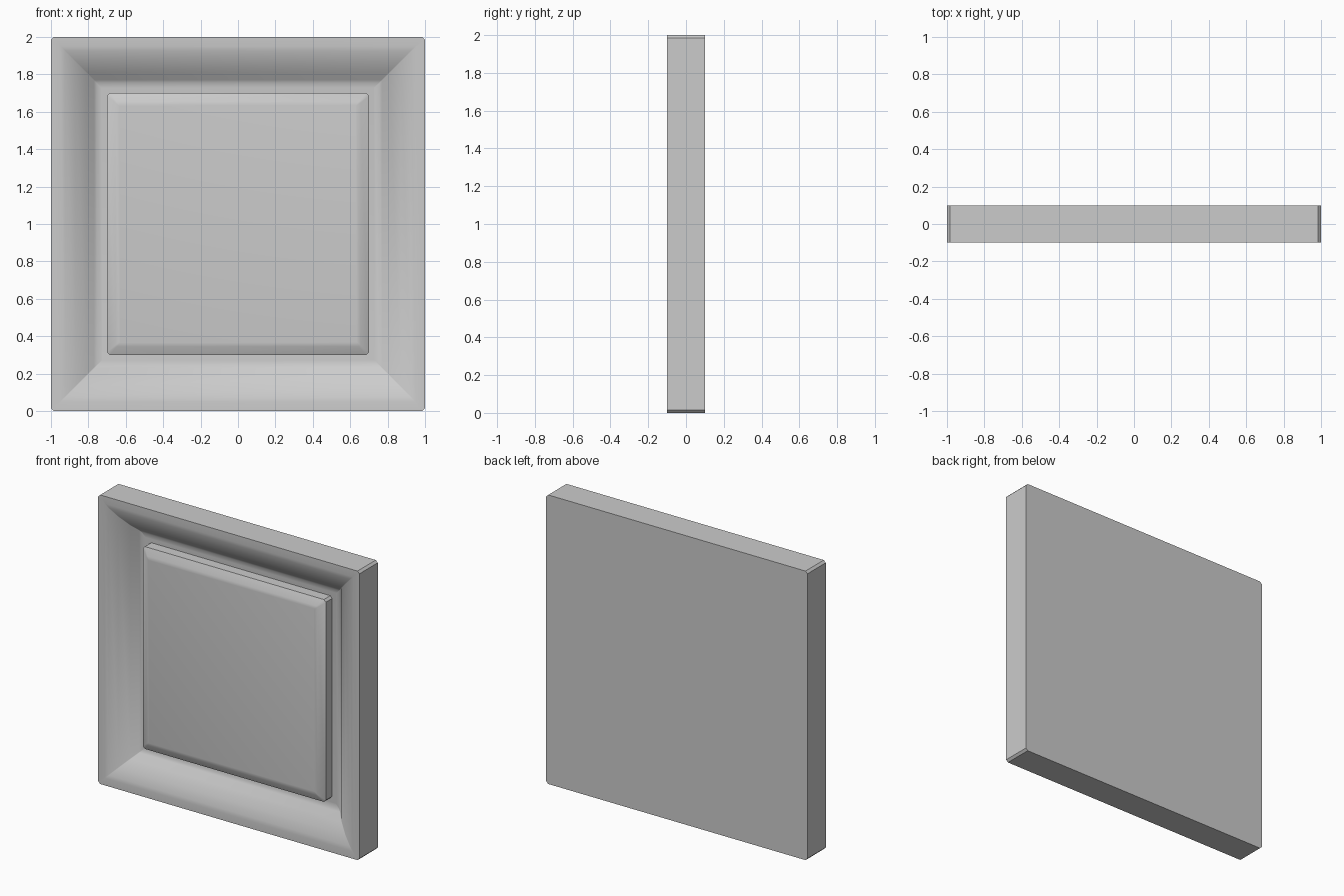
import bpy, bmesh, math

if "Cube" in bpy.data.objects:
    bpy.data.objects.remove(bpy.data.objects["Cube"])

CZ = 1.0  # centre height of the square panel


def ring(bm, half, y, c):
    """Square loop with clipped corners, lying in the xz plane."""
    a = half - c
    pts = [(half, a), (a, half), (-a, half), (-half, a),
           (-half, -a), (-a, -half), (a, -half), (half, -a)]
    return [bm.verts.new((x, y, CZ + z)) for x, z in pts]


def loft(name, profile, angle):
    """Skin square loops (half size, y, corner clip), capped at both ends."""
    bm = bmesh.new()
    rings = [ring(bm, *p) for p in profile]
    for r, s in zip(rings, rings[1:]):
        for i in range(8):
            j = (i + 1) % 8
            bm.faces.new((r[i], r[j], s[j], s[i]))
    bm.faces.new(rings[0])
    bm.faces.new(rings[-1])
    bmesh.ops.recalc_face_normals(bm, faces=bm.faces)
    mesh = bpy.data.meshes.new(name)
    bm.to_mesh(mesh)
    bm.free()
    ob = bpy.data.objects.new(name, mesh)
    bpy.context.collection.objects.link(ob)
    bpy.ops.object.select_all(action='DESELECT')
    ob.select_set(True)
    bpy.context.view_layer.objects.active = ob
    bpy.ops.object.shade_smooth_by_angle(angle=math.radians(angle))
    return ob


# Outer frame: flat back, square sides, moulded slope down to a sunken floor
loft("panel_frame", [
    (1.0, 0.10, 0.015), (1.0, -0.10, 0.015),
    (0.95, -0.10, 0.003), (0.925, -0.094, 0.003), (0.87, -0.067, 0.003),
    (0.81, -0.023, 0.003), (0.77, 0.018, 0.003), (0.755, 0.027, 0.003),
    (0.73, 0.03, 0.003)], 40)

# Raised centre panel with a sloped border
loft("raised_panel", [
    (0.70, 0.05, 0.015), (0.70, -0.04, 0.015),
    (0.655, -0.067, 0.008), (0.635, -0.07, 0.005)], 40)
